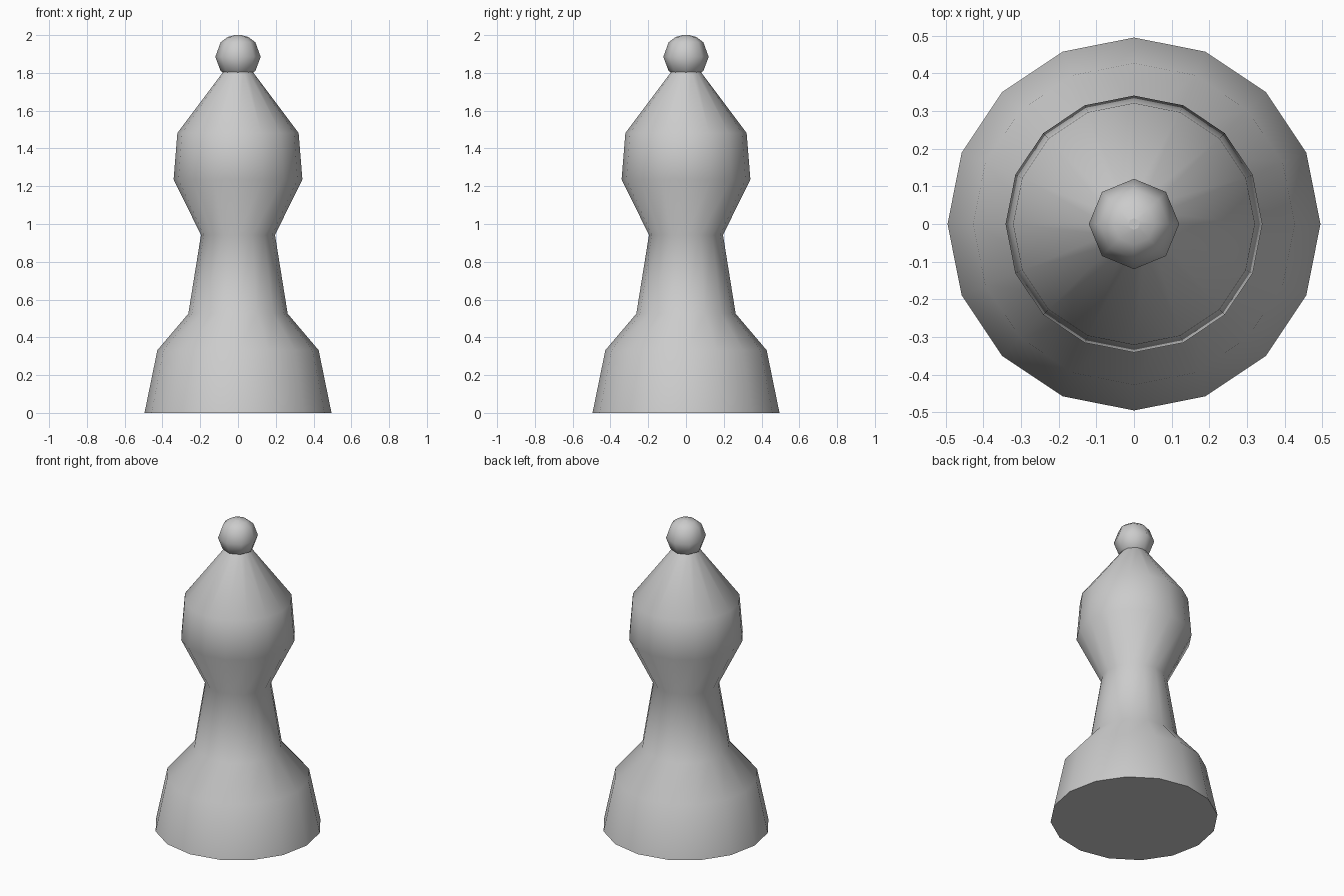
import bpy, bmesh
from math import cos, sin, tau

if "Cube" in bpy.data.objects:
    bpy.data.objects.remove(bpy.data.objects["Cube"])


def lathe(name, profile, sides):
    """Revolve (radius, z) points around z and cap both ends."""
    bm = bmesh.new()
    rings = [[bm.verts.new((r * cos(tau * i / sides), r * sin(tau * i / sides), z))
              for i in range(sides)] for r, z in profile]
    for a, b in zip(rings, rings[1:]):
        for i in range(sides):
            j = (i + 1) % sides
            bm.faces.new((a[i], a[j], b[j], b[i])).smooth = True
    for cap in (rings[0][::-1], rings[-1]):
        face = bm.faces.new(cap)
        for edge in face.edges:
            edge.smooth = False
    mesh = bpy.data.meshes.new(name)
    bm.to_mesh(mesh)
    bm.free()
    obj = bpy.data.objects.new(name, mesh)
    bpy.context.collection.objects.link(obj)
    return obj


# Turned body: flared base, waist and pointed head
lathe("body", [(0.495, 0), (0.427, 0.332), (0.263, 0.525), (0.196, 0.942),
               (0.341, 1.236), (0.321, 1.482), (0.075, 1.81)], 16)

# Small eight-sided ball on top
lathe("finial", [(0.05, 1.785), (0.092, 1.81), (0.12, 1.885),
                 (0.092, 1.962), (0.055, 1.99), (0.015, 2.0)], 8)
